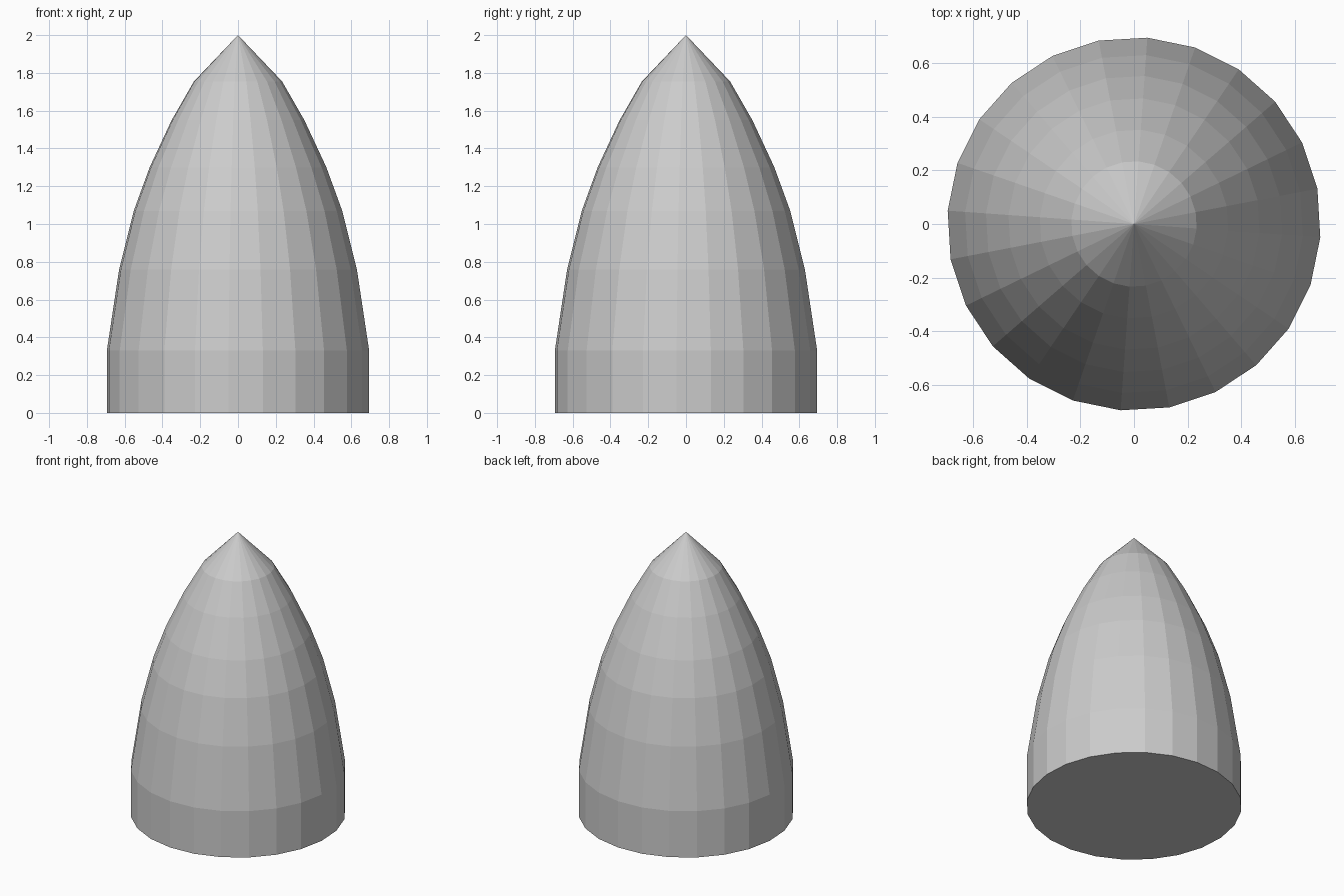
import bpy, bmesh, math

if "Cube" in bpy.data.objects:
    bpy.data.objects.remove(bpy.data.objects["Cube"])

SIDES = 24
TURN = math.radians(-4.1)
TIP_Z = 2.0
# (radius, height) from the base up to the last ring below the tip
PROFILE = [(0.696, 0.0), (0.696, 0.33), (0.631, 0.76), (0.553, 1.07),
           (0.469, 1.30), (0.352, 1.55), (0.234, 1.755)]

bm = bmesh.new()

# Rings of the pointed body
rings = []
for r, z in PROFILE:
    angles = [TURN + 2 * math.pi * i / SIDES for i in range(SIDES)]
    rings.append([bm.verts.new((r * math.cos(a), r * math.sin(a), z)) for a in angles])

# Side walls
for low, high in zip(rings, rings[1:]):
    for i in range(SIDES):
        j = (i + 1) % SIDES
        bm.faces.new((low[i], low[j], high[j], high[i]))

# Tip and flat base
tip = bm.verts.new((0, 0, TIP_Z))
for i in range(SIDES):
    bm.faces.new((rings[-1][i], rings[-1][(i + 1) % SIDES], tip))
bm.faces.new(rings[0][::-1])

mesh = bpy.data.meshes.new("pointed_nose_cone")
bm.to_mesh(mesh)
bm.free()
cone = bpy.data.objects.new("pointed_nose_cone", mesh)
bpy.context.collection.objects.link(cone)
